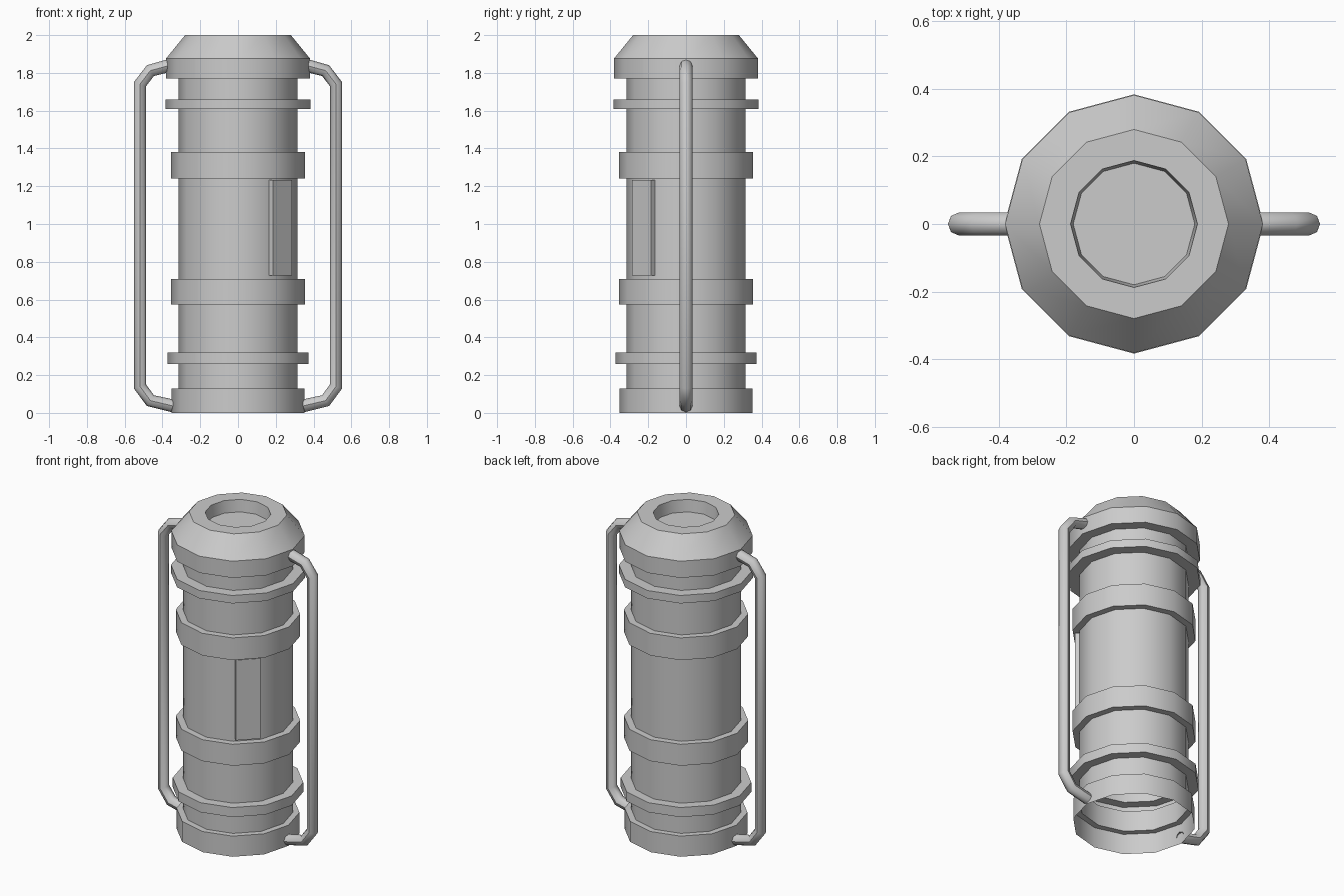
import bpy, bmesh, math
from mathutils import Matrix

if "Cube" in bpy.data.objects:
    bpy.data.objects.remove(bpy.data.objects["Cube"])

SIDES = 12
BODY_R = 0.315


def finish(obj, angle=35):
    bpy.ops.object.select_all(action='DESELECT')
    obj.select_set(True)
    bpy.context.view_layer.objects.active = obj
    bpy.ops.object.shade_smooth_by_angle(angle=math.radians(angle))


def lathe(name, profile):
    """Turn (radius, height) points around z; radius 0 closes with a fan."""
    bm = bmesh.new()
    rings = []
    for r, z in profile:
        if r == 0:
            rings.append([bm.verts.new((0, 0, z))] * SIDES)
        else:
            rings.append([bm.verts.new((r * math.cos(2 * math.pi * i / SIDES),
                                        r * math.sin(2 * math.pi * i / SIDES), z))
                          for i in range(SIDES)])
    for low, high in zip(rings, rings[1:]):
        for i in range(SIDES):
            j = (i + 1) % SIDES
            quad = [low[i], low[j], high[j], high[i]]
            bm.faces.new(list(dict.fromkeys(quad)))
    mesh = bpy.data.meshes.new(name)
    bm.to_mesh(mesh)
    bm.free()
    obj = bpy.data.objects.new(name, mesh)
    bpy.context.collection.objects.link(obj)
    finish(obj)
    return obj


# Hollow body with raised collars, open at the bottom
profile = [(0.352, 0), (0.352, 0.13), (BODY_R, 0.13)]
for r, z0, z1 in [(0.374, 0.26, 0.32), (0.356, 0.575, 0.71),
                  (0.356, 1.24, 1.38), (0.384, 1.61, 1.66)]:
    profile += [(BODY_R, z0), (r, z0), (r, z1), (BODY_R, z1)]
# Bevelled cap with a recessed top
profile += [(BODY_R, 1.77), (0.382, 1.77), (0.382, 1.875), (0.28, 2.0),
            (0.188, 2.0), (0.18, 1.925), (0, 1.925)]
lathe("canister_body", profile)

# Raised panel on the front right facet
bm = bmesh.new()
bmesh.ops.create_cube(bm, size=1, matrix=Matrix.Rotation(math.radians(-45), 4, 'Z')
                      @ Matrix.Translation((0.312, 0, 0.98))
                      @ Matrix.Diagonal((0.04, 0.143, 0.505, 1)))
mesh = bpy.data.meshes.new("side_panel")
bm.to_mesh(mesh)
bm.free()
bpy.context.collection.objects.link(bpy.data.objects.new("side_panel", mesh))

# Bent side rods, mirrored left and right
path = [(0.345, 0.037), (0.464, 0.065), (0.519, 0.14),
        (0.519, 1.74), (0.464, 1.812), (0.36, 1.84)]
for name, side in (("right_rod", 1), ("left_rod", -1)):
    curve = bpy.data.curves.new(name, 'CURVE')
    curve.dimensions = '3D'
    curve.bevel_depth = 0.034
    curve.bevel_resolution = 2
    spline = curve.splines.new('POLY')
    spline.points.add(len(path) - 1)
    for p, (x, z) in zip(spline.points, path):
        p.co = (side * x, 0, z, 1)
    rod = bpy.data.objects.new(name, curve)
    bpy.context.collection.objects.link(rod)
    bpy.ops.object.select_all(action='DESELECT')
    rod.select_set(True)
    bpy.context.view_layer.objects.active = rod
    bpy.ops.object.convert(target='MESH')
    finish(bpy.context.view_layer.objects.active, 46)
